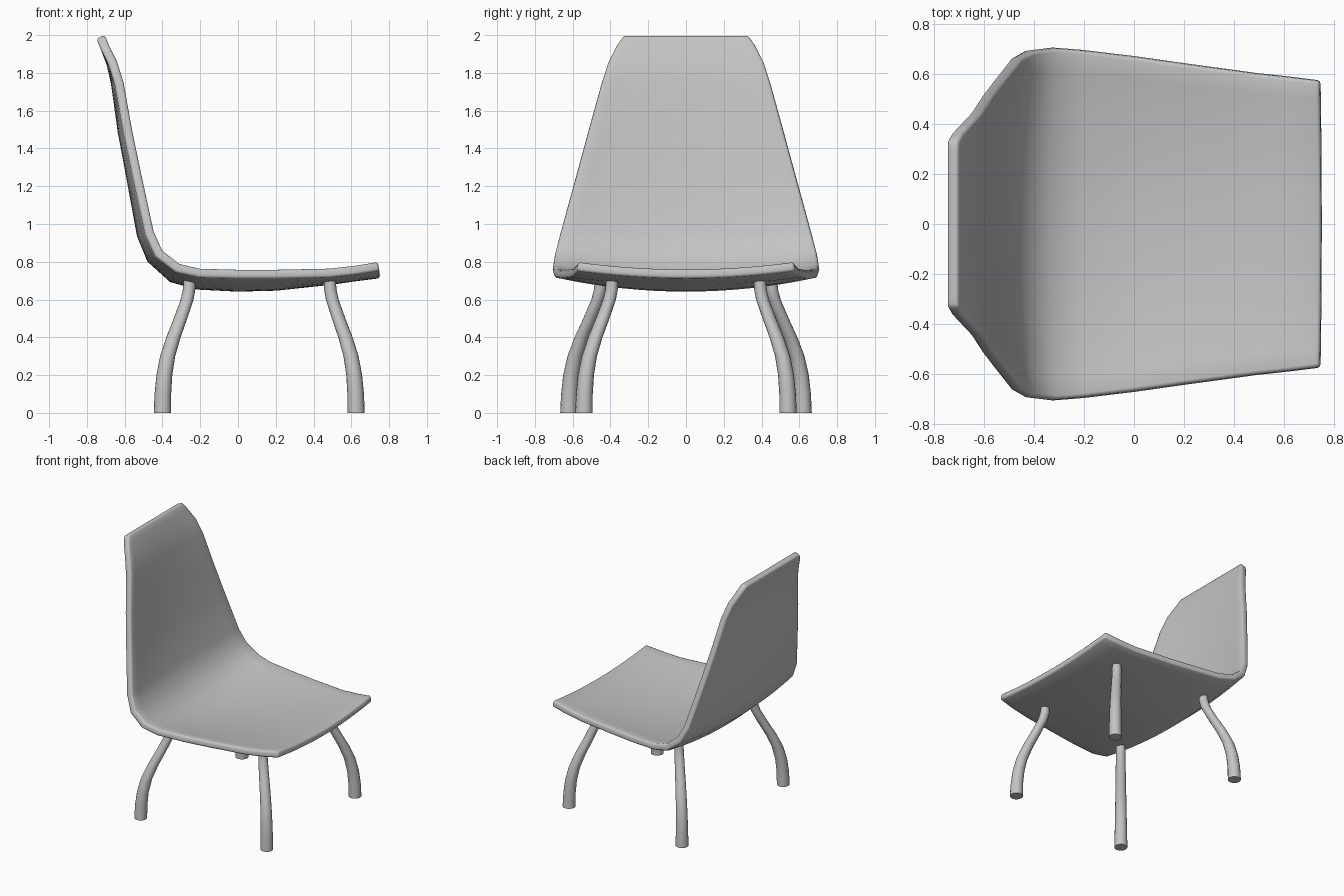
import bpy, math
from mathutils import Vector

cube = bpy.data.objects.get("Cube")
if cube:
    bpy.data.objects.remove(cube)

grey = bpy.data.materials.new("plain_grey")
grey.use_nodes = True
colour = (0.55, 0.55, 0.55, 1)
grey.diffuse_color = colour
grey.node_tree.nodes["Principled BSDF"].inputs["Base Color"].default_value = colour


def make_object(name, verts, faces):
    mesh = bpy.data.meshes.new(name)
    mesh.from_pydata(verts, [], faces)
    mesh.materials.append(grey)
    obj = bpy.data.objects.new(name, mesh)
    bpy.context.collection.objects.link(obj)
    return obj


def smooth(obj, degrees):
    bpy.ops.object.select_all(action="DESELECT")
    obj.select_set(True)
    bpy.context.view_layer.objects.active = obj
    bpy.ops.object.shade_smooth_by_angle(angle=math.radians(degrees))


# Shell rim from front lip to top of back: x, z, half width, dish depth
RIM = [(0.74, 0.80, 0.57, 0.04), (0.62, 0.78, 0.585, 0.035), (0.48, 0.765, 0.60, 0.04),
       (0.2, 0.76, 0.637, 0.065), (0, 0.76, 0.665, 0.07), (-0.2, 0.765, 0.69, 0.065),
       (-0.31, 0.79, 0.70, 0.06), (-0.40, 0.86, 0.688, 0.05), (-0.445, 0.96, 0.66, 0.045),
       (-0.51, 1.26, 0.577, 0.035), (-0.56, 1.5, 0.512, 0.03), (-0.605, 1.75, 0.444, 0.02),
       (-0.64, 1.86, 0.41, 0.01), (-0.685, 1.95, 0.365, 0), (-0.705, 2.0, 0.33, 0)]
COLS = 16
THICK = 0.048

# Dished one-piece seat and back
verts, faces = [], []
for i, (x, z, half, dish) in enumerate(RIM):
    a, b = RIM[max(i - 1, 0)], RIM[min(i + 1, len(RIM) - 1)]
    along = Vector((b[0] - a[0], 0, b[1] - a[1])).normalized()
    outward = Vector((-along.z, 0, along.x))
    for j in range(COLS + 1):
        t = 2 * j / COLS - 1
        verts.append(Vector((x, t * half, z)) + outward * dish * (1 - t * t))
n = COLS + 1
for i in range(len(RIM) - 1):
    for j in range(COLS):
        k = i * n + j
        faces.append((k, k + 1, k + n + 1, k + n))
shell = make_object("seat_shell", verts, faces)
solid = shell.modifiers.new("thickness", "SOLIDIFY")
solid.thickness = THICK
solid.offset = -1
solid.use_even_offset = True
bevel = shell.modifiers.new("rounded_rim", "BEVEL")
bevel.width = 0.013
bevel.segments = 2
bevel.limit_method = "ANGLE"
bevel.angle_limit = math.radians(50)
smooth(shell, 40)

# Curved legs: height and share of the outward sweep
BEND = [(0, 1), (0.1, 0.985), (0.2, 0.93), (0.3, 0.81), (0.4, 0.6),
        (0.5, 0.34), (0.6, 0.1), (0.65, 0.03), (0.71, 0)]
SIDES = 16


def leg(name, top, foot):
    verts, faces = [], []
    for z, f in BEND:
        c = Vector(top).lerp(Vector(foot), f)
        r = 0.046 - 0.02 * z
        for s in range(SIDES):
            a = math.tau * s / SIDES
            verts.append((c.x + r * math.cos(a), c.y + r * math.sin(a), z))
    for i in range(len(BEND) - 1):
        for s in range(SIDES):
            k, m = i * SIDES + s, i * SIDES + (s + 1) % SIDES
            faces.append((k, m, m + SIDES, k + SIDES))
    faces.append(tuple(reversed(range(SIDES))))
    faces.append(tuple(range(len(verts) - SIDES, len(verts))))
    smooth(make_object(name, verts, faces), 40)


for word, side in (("left", 1), ("right", -1)):
    leg(f"front_leg_{word}", (0.485, side * 0.39), (0.625, side * 0.54))
    leg(f"rear_leg_{word}", (-0.255, side * 0.45), (-0.40, side * 0.62))
